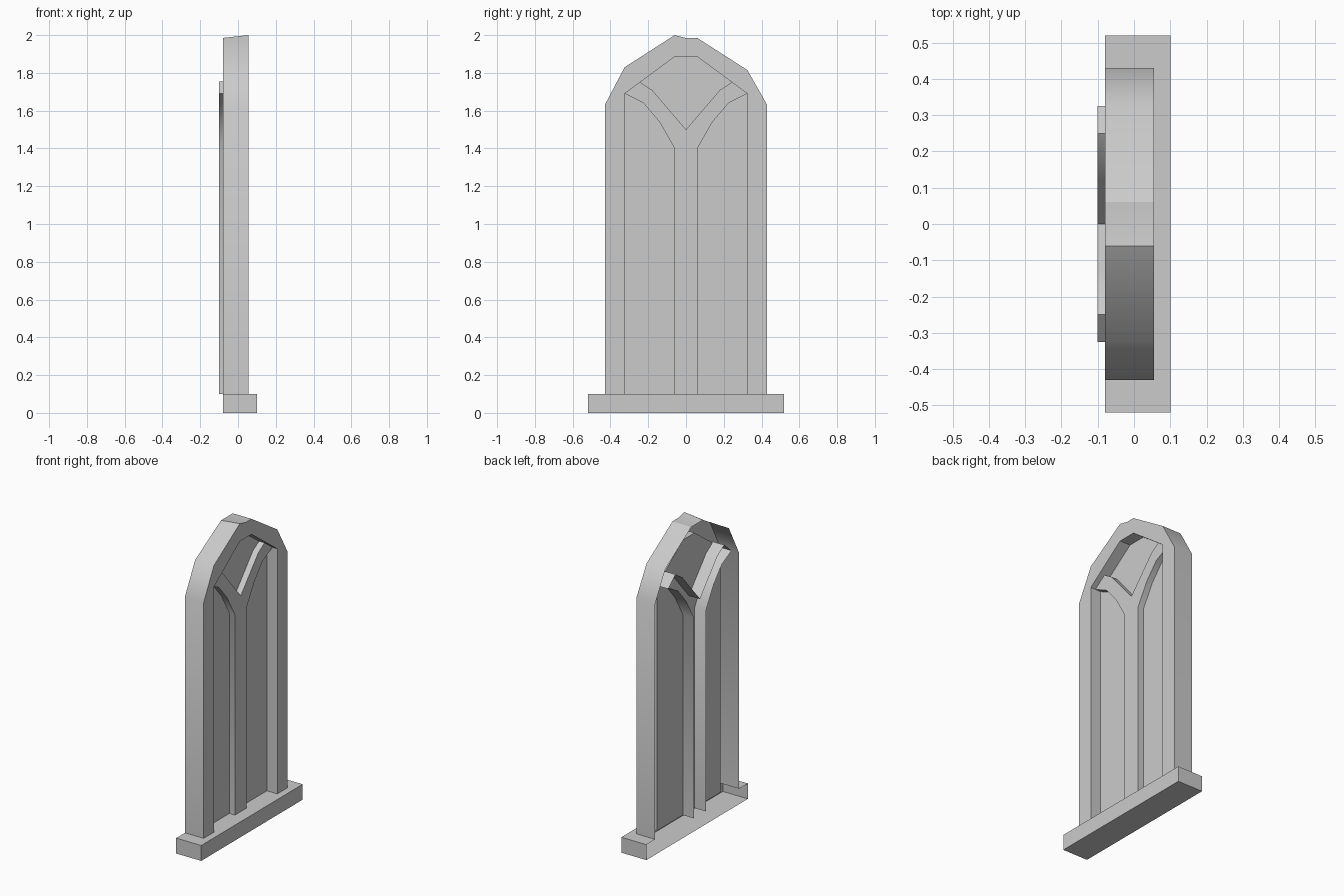
import bpy, bmesh, math

if "Cube" in bpy.data.objects:
    bpy.data.objects.remove(bpy.data.objects["Cube"])

PANE_X = -0.02


def make(name, build, smooth=True):
    """Make an object whose mesh is filled in by build(bm)."""
    bm = bmesh.new()
    build(bm)
    bmesh.ops.remove_doubles(bm, verts=bm.verts, dist=0.0005)
    bmesh.ops.recalc_face_normals(bm, faces=bm.faces)
    me = bpy.data.meshes.new(name)
    bm.to_mesh(me)
    bm.free()
    ob = bpy.data.objects.new(name, me)
    bpy.context.collection.objects.link(ob)
    if smooth:
        bpy.ops.object.select_all(action='DESELECT')
        ob.select_set(True)
        bpy.context.view_layer.objects.active = ob
        bpy.ops.object.shade_smooth_by_angle(angle=math.radians(32))
    return ob


def loop(bm, outline, x):
    return [bm.verts.new((x, y, z)) for y, z in outline]


def wall(bm, a, b):
    """Bridge two open rows of vertices."""
    for i in range(len(a) - 1):
        bm.faces.new((a[i], a[i + 1], b[i + 1], b[i]))


def mirrored(half):
    """Complete a right-half outline (bottom to top) with its left side."""
    return [(-y, z) for y, z in half] + half[::-1]


outer = [(-.43, .1), (-.43, 1.63), (-.325, 1.83), (-.06, 1.985), (0, 1.985),
         (.06, 1.985), (.325, 1.815), (.43, 1.63), (.43, .1)]
inner = mirrored([(.325, .1), (.325, 1.69), (.06, 1.885)])


# arched frame: outer wall, front face and reveal, open at the back
def frame(bm):
    front = list(outer)
    front[3] = (-.06, 2.0)
    of, ob = loop(bm, front, .055), loop(bm, outer, -.08)
    nf, nb = loop(bm, inner, .055), loop(bm, inner, PANE_X)
    wall(bm, of, ob)
    wall(bm, nf, nb)
    bm.faces.new(of + nf[::-1])


# recessed pane
def pane(bm):
    bm.faces.new(loop(bm, inner, PANE_X))


# branching tracery: side walls and front face, open at the back
def tracery(bm):
    right = [(.06, .1), (.06, 1.4), (.14, 1.54), (.225, 1.64), (.325, 1.69),
             (.25, 1.755), (.18, 1.71), (.12, 1.64)]
    outline = [(-y, z) for y, z in right] + [(0, 1.5)] + right[::-1]
    f, b = loop(bm, outline, .02), loop(bm, outline, -.1)
    wall(bm, f, b)
    bm.faces.new(f)


# sill: hollow, open at the back and underneath the frame
def sill(bm):
    lo = [(-.08, -.52), (.1, -.52), (.1, .52), (-.08, .52)]
    bot = [bm.verts.new((x, y, 0)) for x, y in lo]
    top = [bm.verts.new((x, y, .1)) for x, y in lo]
    wall(bm, bot, top)
    bm.faces.new(bot)
    hole = [(-.08, .43), (.055, .43), (.055, .325), (PANE_X, .325)]
    hole += [(x, -y) for x, y in hole[::-1]]
    bm.faces.new(top + [bm.verts.new((x, y, .1)) for x, y in hole])


make("window_frame", frame)
make("window_pane", pane, False)
make("window_tracery", tracery)
make("window_sill", sill, False)
